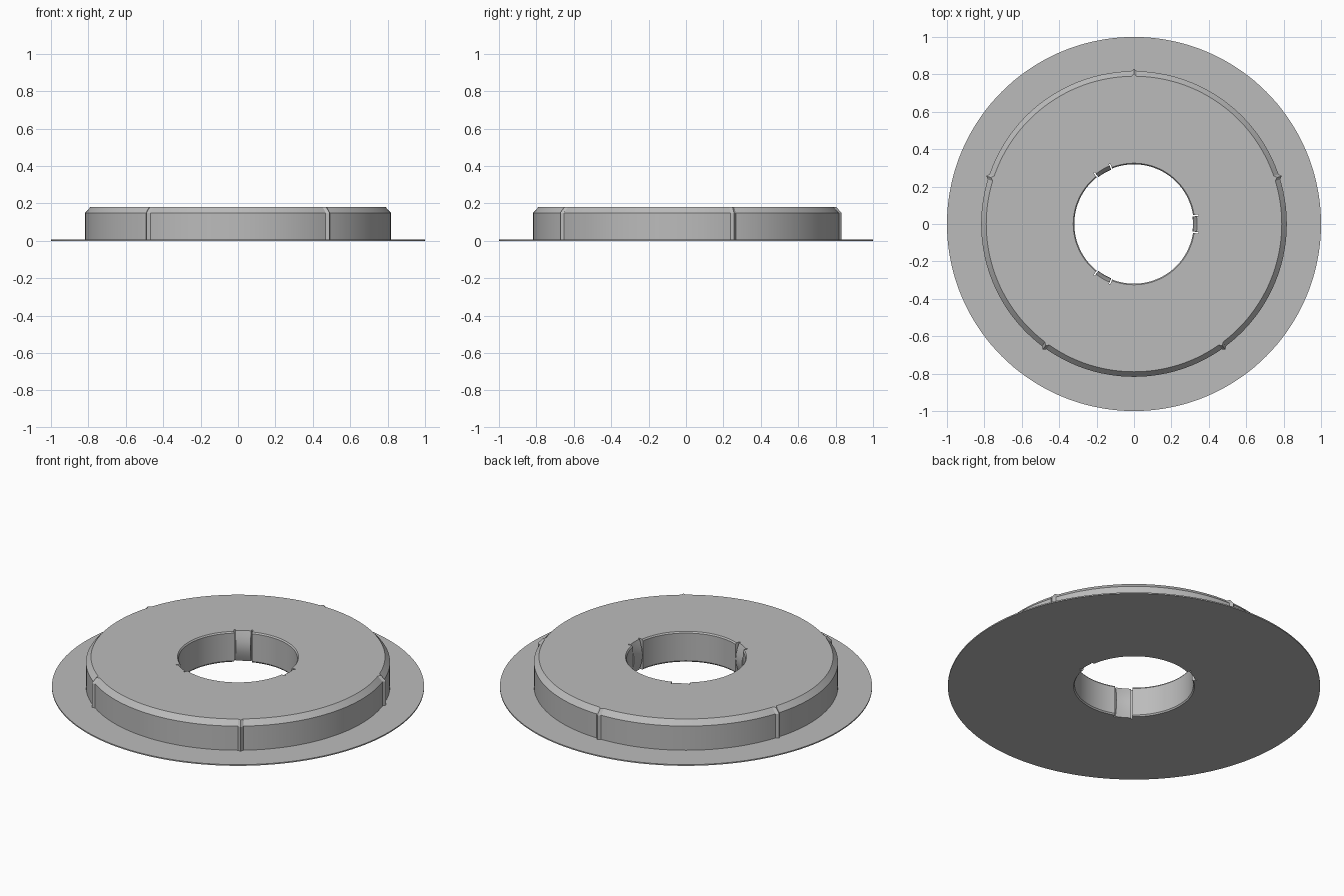
import bpy, bmesh, math

if "Cube" in bpy.data.objects:
    bpy.data.objects.remove(bpy.data.objects["Cube"])

FLANGE_R, FLANGE_T = 1.0, 0.007
BODY_R, TOP_R, HEIGHT, SHOULDER = 0.817, 0.79, 0.18, 0.15
RIDGES = [math.radians(90 + 72 * k) for k in range(5)]
TABS = [math.radians(120 * k) for k in range(3)]
RIDGE_HALF, RIDGE_OUT = 0.018, 0.014
TAB_A, SLOT_A, SLOT_R = 0.125, 0.148, 0.347
STEP = 0.002


def delta(a, b):
    """Signed angle between two directions."""
    return (a - b + math.pi) % (2 * math.pi) - math.pi


def hole_radius(a, z):
    """Bore wall, with bulged clip tabs between two narrow slots."""
    d = min(abs(delta(a, t)) for t in TABS)
    if d < TAB_A + STEP / 2:
        return 0.337 - 0.022 * math.sin(math.pi * z / HEIGHT)
    if d < SLOT_A + STEP / 2:
        return SLOT_R
    return 0.325 if z < 0.001 or z > HEIGHT - 0.001 else 0.319


def section(a):
    """Closed radial profile at one angle."""
    d = min(abs(delta(a, r)) for r in RIDGES)
    out = RIDGE_OUT * max(0, 1 - d / RIDGE_HALF)
    pts = [(FLANGE_R, 0), (FLANGE_R, FLANGE_T), (BODY_R + out, FLANGE_T),
           (BODY_R + out, SHOULDER), (TOP_R + out, HEIGHT)]
    for z in (0.18, 0.172, 0.15, 0.12, 0.09, 0.06, 0.03, 0.008, 0.0):
        pts.append((hole_radius(a, z), z))
    return pts


# Angles needed by ridges and tabs, filled in with an even spacing
special = [r + s for r in RIDGES for s in (-RIDGE_HALF, 0, RIDGE_HALF)]
for t in TABS:
    for s in (-1, 1):
        special += [t + s * v for v in (TAB_A, TAB_A + STEP, SLOT_A, SLOT_A + STEP)]
even = [2 * math.pi * k / 144 for k in range(144)]
angles = special + [a for a in even if min(abs(delta(a, s)) for s in special) > 0.008]
angles = sorted(a % (2 * math.pi) for a in angles)

# Flanged ring swept around the axis
bm = bmesh.new()
rings = [[bm.verts.new((r * math.cos(a), r * math.sin(a), z)) for r, z in section(a)]
         for a in angles]
for i, ring in enumerate(rings):
    nxt = rings[(i + 1) % len(rings)]
    for j in range(len(ring)):
        k = (j + 1) % len(ring)
        bm.faces.new((ring[j], nxt[j], nxt[k], ring[k]))
bmesh.ops.recalc_face_normals(bm, faces=bm.faces)
mesh = bpy.data.meshes.new("flanged_ring")
bm.to_mesh(mesh)
bm.free()

grey = bpy.data.materials.new("plain grey")
grey.diffuse_color = (0.5, 0.5, 0.5, 1)
grey.use_nodes = True
grey.node_tree.nodes["Principled BSDF"].inputs["Base Color"].default_value = grey.diffuse_color
mesh.materials.append(grey)
obj = bpy.data.objects.new("flanged_ring", mesh)
bpy.context.collection.objects.link(obj)
bpy.context.view_layer.objects.active = obj
obj.select_set(True)
bpy.ops.object.shade_smooth_by_angle(angle=math.radians(25))
